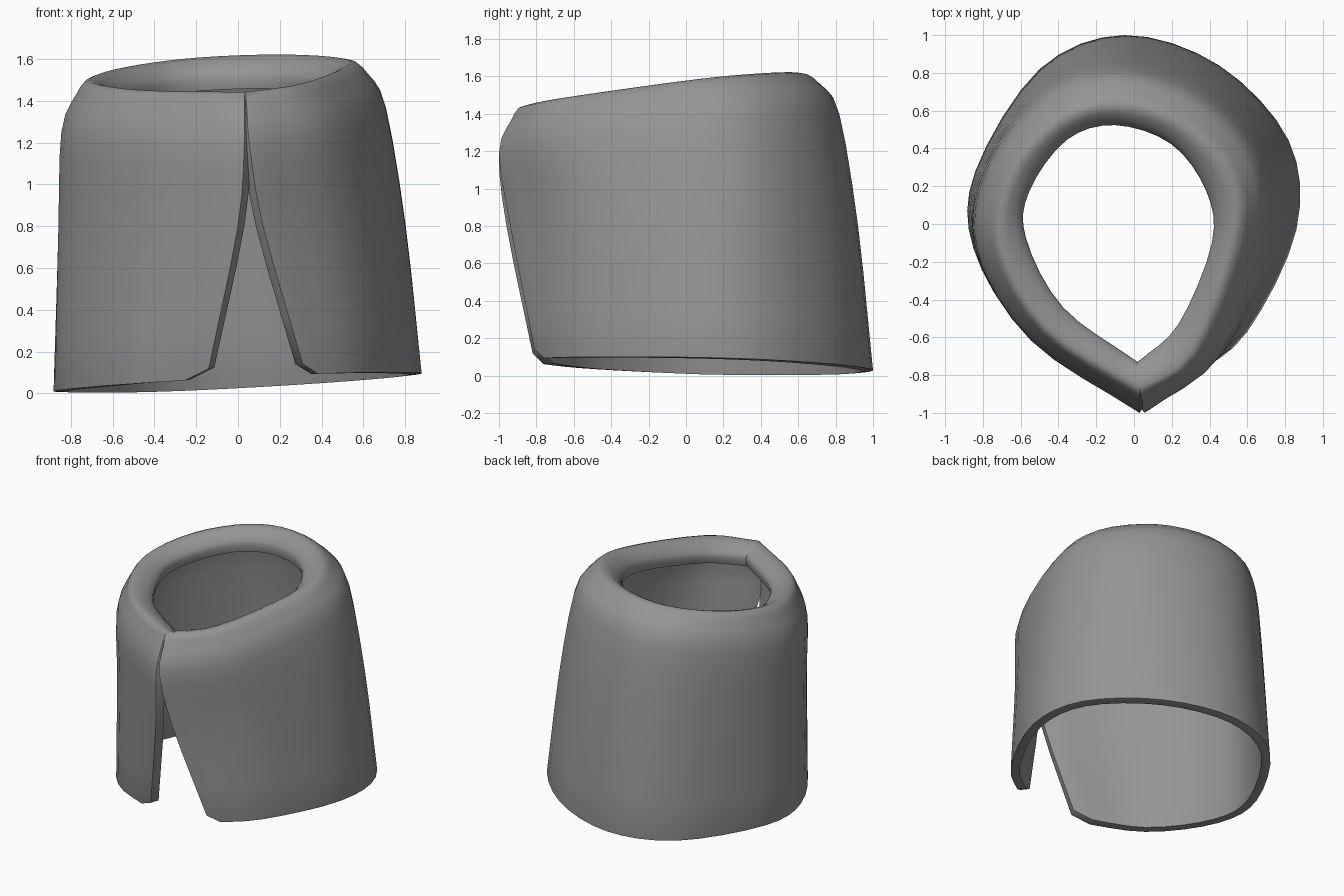
import bpy, bmesh, math
from mathutils import Vector

cube = bpy.data.objects.get("Cube")
if cube:
    bpy.data.objects.remove(cube, do_unlink=True)


def curve_through(points, steps):
    """Smooth open curve through the given points."""
    pts = [2 * points[0] - points[1], *points, 2 * points[-1] - points[-2]]
    out = []
    for a, b, c, d in zip(pts, pts[1:], pts[2:], pts[3:]):
        for i in range(steps):
            t = i / steps
            out.append(0.5 * (2 * b + (c - a) * t + (2 * a - 5 * b + 4 * c - d) * t ** 2
                              + (3 * b - a - 3 * c + d) * t ** 3))
    return out + [points[-1].copy()]


def hem_height(p):
    return 0.055 + 0.05 * p.x - 0.025 * p.y


def rim_height(p):
    return 1.545 + 0.06 * p.x + 0.12 * p.y


def ring(plan, height):
    """Turn plan points into a ring running from one slit edge to the other."""
    keys = [Vector((x, y, 0)) for x, y in plan]
    for p in keys:
        p.z = height(p)
    return curve_through(keys, 4)


# Plan outlines, from the left slit edge around the back to the right slit edge
hem_plan = [(.31, -.81), (.6, -.57), (.86, -.03), (.82, .44), (.45, .84), (-.05, 1),
            (-.5, .82), (-.84, .28), (-.85, -.13), (-.58, -.57), (-.14, -.82)]
waist_plan = [(.12, -.94), (.52, -.62), (.78, -.06), (.75, .4), (.4, .77), (-.07, .92),
              (-.48, .76), (-.8, .3), (-.84, -.12), (-.55, -.6), (0, -.96)]
shoulder_plan = [(.055, -1), (.45, -.7), (.69, -.08), (.66, .35), (.36, .68), (-.08, .82),
                 (-.45, .71), (-.77, .31), (-.83, -.14), (-.54, -.62), (.03, -1)]
crest_plan = [(.03, -.87), (.3, -.68), (.52, -.1), (.5, .24), (.24, .52), (-.1, .62),
              (-.4, .53), (-.64, .26), (-.7, -.12), (-.46, -.55), (.03, -.87)]
hole_plan = [(.02, -.74), (.24, -.54), (.42, -.1), (.39, .18), (.2, .43), (-.1, .53),
             (-.36, .45), (-.56, .18), (-.58, -.08), (-.38, -.45), (.02, -.74)]

hem = ring(hem_plan, hem_height)
waist = ring(waist_plan, lambda p: 0.8)
shoulder = ring(shoulder_plan, lambda p: rim_height(p) - 0.24)
crest = ring(crest_plan, rim_height)
hole = ring(hole_plan, lambda p: rim_height(p) - 0.07)
lip = ring(hole_plan, lambda p: rim_height(p) - 0.15)

# Rounded turn between the wall and the crest of the rim
turn = [s.lerp(c, 0.5) for s, c in zip(shoulder, crest)]
for p in turn:
    p.z = rim_height(p) - 0.07

# Rounded lower corners of the two front flaps
for end in (0, -1):
    hem[end].z += 0.05

# Wall, rolled rim and inner lip as one sheet
columns = [curve_through(list(keys), 3)
           for keys in zip(hem, waist, shoulder, turn, crest, hole, lip)]
bm = bmesh.new()
grid = [[bm.verts.new(p) for p in column] for column in columns]
for left, right in zip(grid, grid[1:]):
    for i in range(len(left) - 1):
        bm.faces.new((left[i], right[i], right[i + 1], left[i + 1]))
bmesh.ops.remove_doubles(bm, verts=bm.verts, dist=0.001)
mesh = bpy.data.meshes.new("collar")
bm.to_mesh(mesh)
bm.free()
collar = bpy.data.objects.new("collar", mesh)
bpy.context.collection.objects.link(collar)

# Cloth thickness with softened edges
solid = collar.modifiers.new("thickness", "SOLIDIFY")
solid.thickness = 0.06
solid.offset = -1
bevel = collar.modifiers.new("soft_edges", "BEVEL")
bevel.width = 0.022
bevel.segments = 3
bevel.limit_method = "ANGLE"
bevel.angle_limit = math.radians(50)

# Plain grey
grey = bpy.data.materials.new("grey")
grey.use_nodes = True
colour = (0.3, 0.3, 0.3, 1)
grey.diffuse_color = colour
grey.node_tree.nodes["Principled BSDF"].inputs["Base Color"].default_value = colour
mesh.materials.append(grey)

bpy.context.view_layer.objects.active = collar
collar.select_set(True)
bpy.ops.object.shade_smooth_by_angle(angle=math.radians(60))
